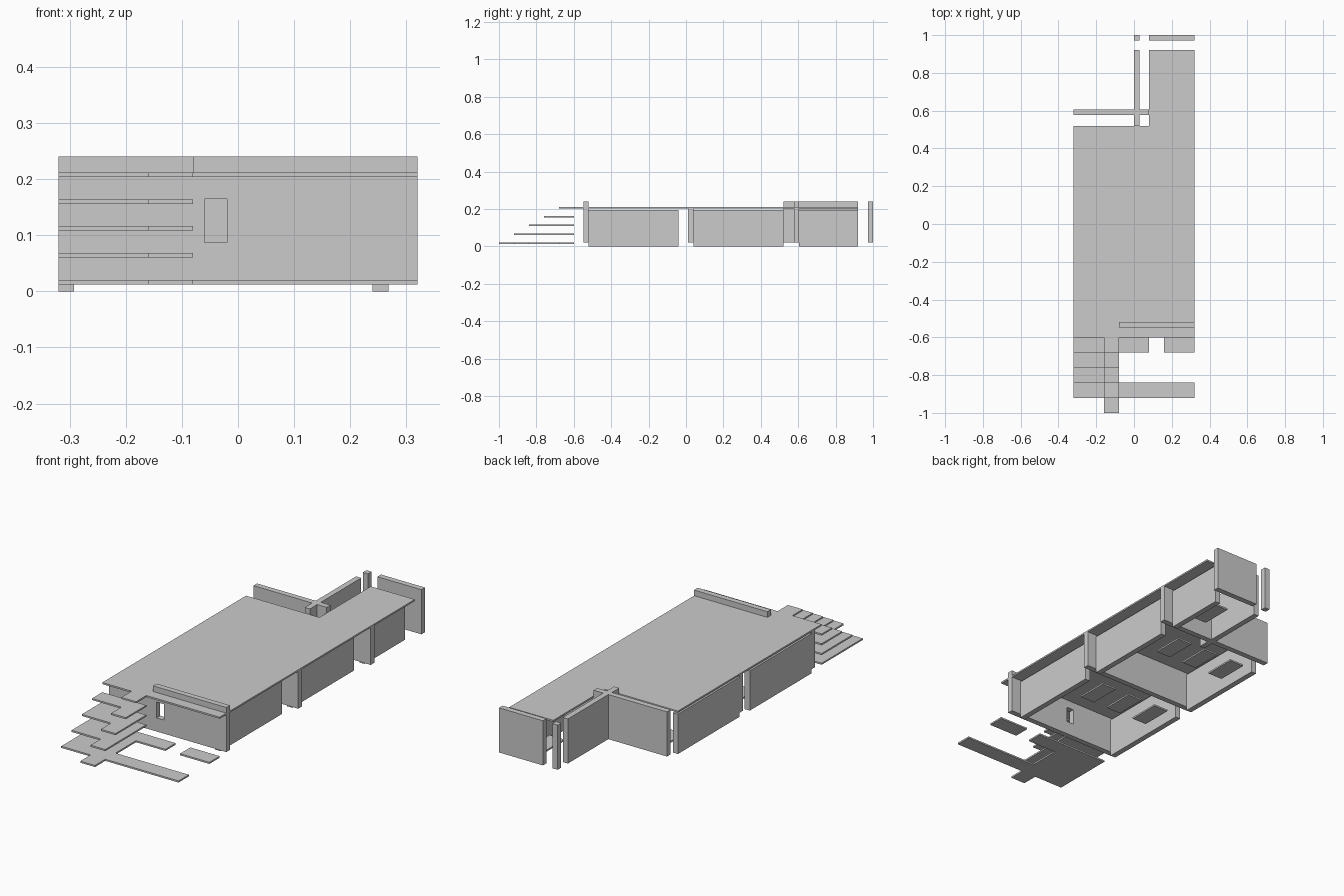
import bpy, bmesh

if "Cube" in bpy.data.objects:
    bpy.data.objects.remove(bpy.data.objects["Cube"])

T = 0.028   # wall thickness
S = 0.008   # slab thickness


def plate(name, outline, z0, h=S):
    """Extrude a flat outline upwards."""
    bm = bmesh.new()
    face = bm.faces.new([bm.verts.new((x, y, z0)) for x, y in outline])
    ext = bmesh.ops.extrude_face_region(bm, geom=[face])
    verts = [g for g in ext["geom"] if isinstance(g, bmesh.types.BMVert)]
    bmesh.ops.translate(bm, verts=verts, vec=(0, 0, h))
    bmesh.ops.recalc_face_normals(bm, faces=bm.faces)
    me = bpy.data.meshes.new(name)
    bm.to_mesh(me)
    bm.free()
    ob = bpy.data.objects.new(name, me)
    bpy.context.collection.objects.link(ob)
    return ob


def box(name, x0, x1, y0, y1, z0, z1):
    return plate(name, [(x0, y0), (x1, y0), (x1, y1), (x0, y1)], z0, z1 - z0)


# Roof slab, L-shaped at the back, with a landing tab at the front left
plate("roof", [(-.32, -.6), (-.16, -.6), (-.16, -.68), (-.08, -.68), (-.08, -.6),
               (.32, -.6), (.32, .92), (.08, .92), (.08, .52), (-.32, .52)], .204)

# Stepped treads, each longer than the one above
for i in range(1, 4):
    y = -.68 - .08 * i
    plate(f"tread_{i}", [(-.32, y + .08), (-.16, y + .08), (-.16, y), (-.08, y),
                         (-.08, -.6), (-.32, -.6)], .204 - .048 * i)

# Ground paving with a long front strip and a side arm
plate("paving", [(-.32, -.92), (-.16, -.92), (-.16, -1), (-.08, -1), (-.08, -.92),
                 (.32, -.92), (.32, -.84), (-.08, -.84), (-.08, -.68), (.08, -.68),
                 (.08, -.6), (-.32, -.6)], .012)
box("paving_piece", .16, .32, -.68, -.6, .012, .02)

# Long side walls
for i, (y0, y1) in enumerate([(-.52, -.04), (.04, .52), (.605, .92)]):
    box(f"right_wall_{i + 1}", .24, .24 + T, y0, y1, 0, .196)
    if i < 2:
        box(f"left_wall_{i + 1}", -.32, -.32 + T, y0, y1, 0, .196)
        # Row of small floor panels in each room
        for j, x in enumerate([-.24, -.08, .08]):
            box(f"floor_panel_{i + 1}_{j + 1}", x, x + .08, y1 - .16, y1, .012, .02)
box("floor_panel_back", .16, .24, .72, .88, .012, .02)

# Front cross wall with a window opening, and its parapet above the roof
front = box("front_wall", -.32, .32, -.548, -.52, .02, .204)
cutter = box("window_cutter", -.06, -.02, -.6, -.48, .087, .165)
cutter.hide_render = True
cutter.hide_set(True)
mod = front.modifiers.new("window", "BOOLEAN")
mod.operation = "DIFFERENCE"
mod.solver = "EXACT"
mod.object = cutter
box("front_parapet", -.08, .32, -.548, -.52, .212, .24)

# Middle and rear cross walls
box("middle_wall", -.32, .32, .012, .04, .02, .204)
box("rear_wall_low", .08, .32, .577, .605, .02, .204)
box("rear_wall_high", -.32, .08, .577, .605, .02, .24)

# Yard divider, end post and end wall
box("yard_wall", 0, T, .52, .92, .02, .24)
box("end_post", 0, T, .972, 1, .02, .24)
box("end_wall", .08, .32, .972, 1, .02, .24)
